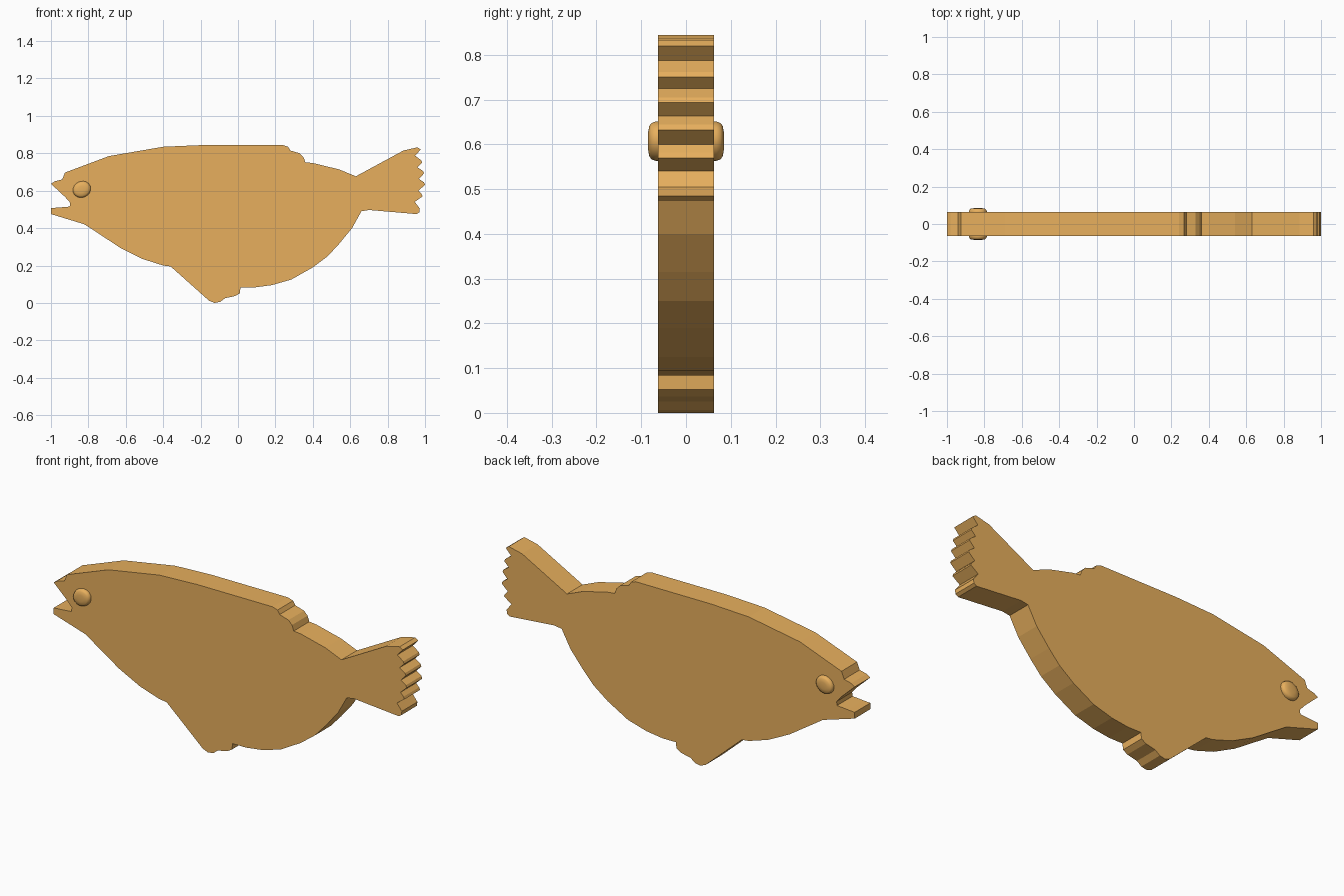
import bpy, bmesh
from math import sin, cos, pi, radians

if "Cube" in bpy.data.objects:
    bpy.data.objects.remove(bpy.data.objects["Cube"])

HALF = 0.063  # half thickness of the board

mat = bpy.data.materials.new("warm_wood")
mat.diffuse_color = (0.80, 0.43, 0.11, 1)
mat.use_nodes = True
mat.node_tree.nodes["Principled BSDF"].inputs["Base Color"].default_value = mat.diffuse_color


def finish(name, bm):
    bmesh.ops.recalc_face_normals(bm, faces=bm.faces)
    mesh = bpy.data.meshes.new(name)
    bm.to_mesh(mesh)
    bm.free()
    mesh.materials.append(mat)
    obj = bpy.data.objects.new(name, mesh)
    bpy.context.collection.objects.link(obj)
    return obj


def slab(name, *runs):
    """Flat cut-out; side walls follow each run, joints between runs stay open."""
    bm = bmesh.new()
    front, back = [], []
    for run in runs:
        f = [bm.verts.new((x, -HALF, z)) for x, z in run]
        b = [bm.verts.new((x, HALF, z)) for x, z in run]
        for i in range(len(run) - 1):
            bm.faces.new((f[i], b[i], b[i + 1], f[i + 1]))
        front += f
        back += b
    bm.faces.new(front)
    bm.faces.new(back[::-1])
    # keep the outward direction consistent even with open joints
    return finish(name, bm)


# joints shared by neighbouring parts
TAIL_TOP, TAIL_LOW = (0.63, 0.677), (0.66, 0.49)
FIN_FRONT, FIN_REAR = (-0.36, 0.195), (0.013, 0.083)

# body: throat, open mouth, back with stepped dorsal fin, then rear belly
throat = [FIN_FRONT, (-0.40, 0.20), (-0.51, 0.235), (-0.63, 0.295), (-0.82, 0.42)]
mouth = [(-1.0, 0.475), (-1.0, 0.507), (-0.96, 0.51), (-0.90, 0.515),
         (-0.897, 0.535), (-0.925, 0.567), (-1.0, 0.637)]
back_line = [(-0.98, 0.65), (-0.94, 0.66), (-0.925, 0.697), (-0.69, 0.785),
             (-0.40, 0.835), (-0.19, 0.844), (0.24, 0.844)]
dorsal = [(0.268, 0.835), (0.28, 0.815), (0.33, 0.80), (0.35, 0.78),
          (0.36, 0.752), (0.40, 0.748), (0.54, 0.714), TAIL_TOP]
rear_belly = [TAIL_LOW, (0.61, 0.40), (0.54, 0.315), (0.48, 0.25), (0.40, 0.19),
              (0.285, 0.125), (0.18, 0.095), (0.09, 0.083), FIN_REAR]
slab("body", throat + mouth + back_line + dorsal, rear_belly)

# tail: scalloped rear edge
tips = [(0.985, 0.75), (0.995, 0.693), (1.0, 0.632), (0.987, 0.57)]
notches = [(0.947, 0.787), (0.96, 0.725), (0.967, 0.663), (0.965, 0.60)]
scallops = []
for notch, (tx, tz) in zip(notches, tips):
    scallops += [notch, (tx - 0.005, tz + 0.012), (tx, tz)]
slab("tail", [TAIL_TOP, (0.885, 0.815), (0.96, 0.832), (0.977, 0.82)] + scallops
     + [(0.945, 0.54), (0.972, 0.505), (0.97, 0.485), (0.955, 0.475),
        (0.70, 0.497), TAIL_LOW])

# belly fin: lobed tip
slab("belly_fin", [FIN_REAR, (0.01, 0.052), (-0.015, 0.037), (-0.07, 0.025),
                   (-0.095, 0.006), (-0.125, 0.0), (-0.155, 0.012), FIN_FRONT])


# eyes: tilted oval domes, one on each side
def eye(name, side):
    bm = bmesh.new()
    n, tilt, prev = 20, radians(25), None
    for scale, y in [(1, 0.055), (1, 0.068), (0.93, 0.077), (0.78, 0.082), (0.4, 0.085)]:
        ring = []
        for i in range(n):
            a = 2 * pi * i / n
            u, v = 0.049 * scale * cos(a), 0.043 * scale * sin(a)
            ring.append(bm.verts.new((-0.835 + u * cos(tilt) - v * sin(tilt), side * y,
                                      0.607 + u * sin(tilt) + v * cos(tilt))))
        if prev:
            for i in range(n):
                j = (i + 1) % n
                bm.faces.new((prev[i], prev[j], ring[j], ring[i]))
        prev = ring
    bm.faces.new(prev)
    for f in bm.faces:
        f.smooth = True
    return finish(name, bm)


eye("front_eye", -1)
eye("back_eye", 1)
